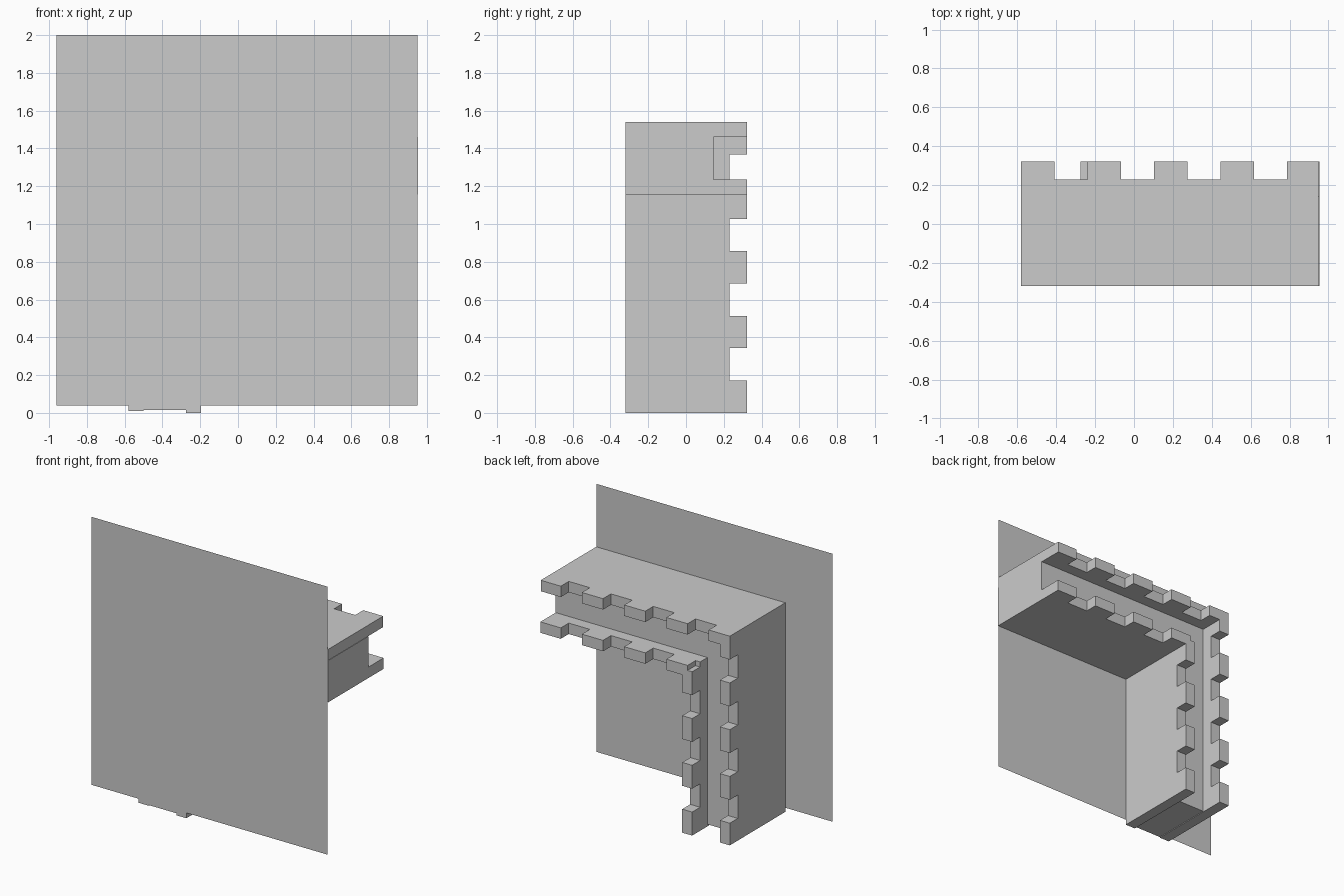
import bpy, bmesh

if "Cube" in bpy.data.objects:
    bpy.data.objects.remove(bpy.data.objects["Cube"])

STEP = 0.171                      # width of one merlon or gap
BASE, FLOOR, SILL, TOP = -0.319, 0.145, 0.23, 0.322
PLANE_Y = -0.32
OUT_X, OUT_Z = -0.58, 1.54        # outer corner of the L
T = 0.08                          # parapet thickness
W = 0.385                         # overall wall width


def solid(name, pts, offset):
    """Extrude a flat profile (3D points) by an offset vector."""
    bm = bmesh.new()
    face = bm.faces.new([bm.verts.new(p) for p in pts])
    ext = bmesh.ops.extrude_face_region(bm, geom=[face])
    bmesh.ops.translate(bm, vec=offset,
                        verts=[v for v in ext["geom"] if isinstance(v, bmesh.types.BMVert)])
    bmesh.ops.recalc_face_normals(bm, faces=bm.faces)
    me = bpy.data.meshes.new(name)
    bm.to_mesh(me)
    bm.free()
    ob = bpy.data.objects.new(name, me)
    bpy.context.collection.objects.link(ob)
    return ob


def crenel_profile(start, end, parity):
    """Side profile along the leg; distance is measured from the outer corner."""
    cuts = [start] + [i * STEP for i in range(1, 9) if start < i * STEP < end] + [end]
    pts = [(start, BASE)]
    for a, b in zip(cuts, cuts[1:]):
        up = int((a + b) / 2 / STEP) % 2 == parity
        h = TOP if up else SILL
        if pts[-1] == (a, h):
            continue
        pts += [(a, h), (b, h)]
    return pts + [(end, BASE)]


def parapet(name, inset, end_x, end_z, h_start, v_start):
    """L-shaped crenellated parapet, inset from the outer faces of the wall."""
    top = solid(name, [(OUT_X + d, y, OUT_Z - inset) for d, y in
                       crenel_profile(h_start, end_x - OUT_X, 0)], (0, 0, -T))
    side = solid(name + "_side", [(OUT_X + inset, y, OUT_Z - d) for d, y in
                                  crenel_profile(v_start, OUT_Z - end_z, 0)], (T, 0, 0))
    # Weld both legs at the corner
    mod = top.modifiers.new("weld", "BOOLEAN")
    mod.operation, mod.solver, mod.object = "UNION", "EXACT", side
    bpy.context.view_layer.objects.active = top
    bpy.ops.object.modifier_apply(modifier=mod.name)
    bpy.data.objects.remove(side)


# Outer and inner battlements
parapet("outer_battlement", 0, 0.95, 0.01, 0, 0)
parapet("inner_battlement", W - T, 0.953, 0.0, W - T, W - T)

# Walkway core between the parapets
x0, x1, z1, z0 = OUT_X + T, OUT_X + W - T, OUT_Z - T, OUT_Z - W + T
solid("walkway", [(x0, BASE, 0.015), (x0, BASE, z1), (0.953, BASE, z1),
                  (0.953, BASE, z0), (x1, BASE, z0), (x1, BASE, 0.015)],
      (0, FLOOR - BASE, 0))

# Flat backing sheet
me = bpy.data.meshes.new("ground_sheet")
me.from_pydata([(-0.96, PLANE_Y, 0.04), (0.95, PLANE_Y, 0.04),
                (0.95, PLANE_Y, 2.0), (-0.96, PLANE_Y, 2.0)], [], [(0, 1, 2, 3)])
bpy.context.collection.objects.link(bpy.data.objects.new("ground_sheet", me))
